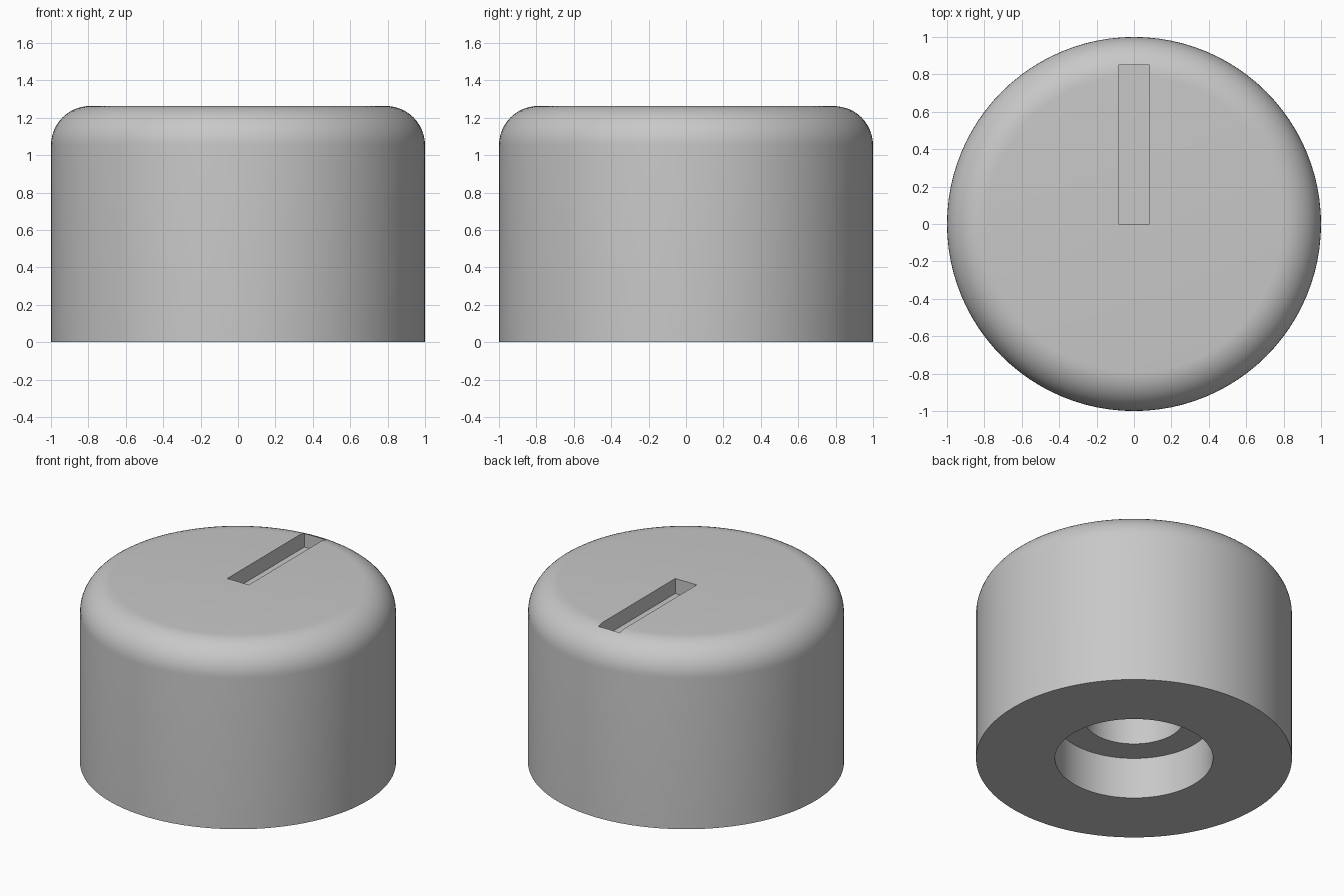
import bpy, bmesh, math

if "Cube" in bpy.data.objects:
    bpy.data.objects.remove(bpy.data.objects["Cube"])

R, H, FILLET = 1.0, 1.263, 0.21
SEGMENTS = 96

grey = bpy.data.materials.new("plain grey")
grey.diffuse_color = (0.578, 0.578, 0.578, 1)
grey.use_nodes = True
grey.node_tree.nodes["Principled BSDF"].inputs["Base Color"].default_value = grey.diffuse_color


def lathe(name, profile):
    """Spin a closed (radius, z) profile, starting and ending on the axis."""
    bm = bmesh.new()
    rings = []
    for r, z in profile:
        if r == 0:
            rings.append([bm.verts.new((0, 0, z))] * SEGMENTS)
        else:
            rings.append([bm.verts.new((r * math.cos(a), r * math.sin(a), z))
                          for a in (2 * math.pi * i / SEGMENTS for i in range(SEGMENTS))])
    for low, high in zip(rings, rings[1:]):
        for i in range(SEGMENTS):
            j = (i + 1) % SEGMENTS
            corners = dict.fromkeys((low[i], low[j], high[j], high[i]))
            bm.faces.new(list(corners))
    # Merge the end fans into single flat caps
    for ring in (rings[0], rings[-1]):
        bmesh.ops.dissolve_verts(bm, verts=[ring[0]])
    bmesh.ops.recalc_face_normals(bm, faces=bm.faces)
    mesh = bpy.data.meshes.new(name)
    bm.to_mesh(mesh)
    bm.free()
    obj = bpy.data.objects.new(name, mesh)
    bpy.context.collection.objects.link(obj)
    obj.data.materials.append(grey)
    return obj


# Knob body: stepped shaft bore underneath, straight wall, rounded top edge
bore = [(0, 1.05), (0.316, 1.05), (0.316, 0.289), (0.5, 0.289), (0.5, 0)]
round_edge = [(R - FILLET + FILLET * math.cos(a), H - FILLET + FILLET * math.sin(a))
              for a in (math.pi / 2 * i / 12 for i in range(13))]
knob = lathe("knob_body", bore + [(R, 0)] + round_edge + [(0, H)])

# Pointer slot cut from the centre towards the back
bpy.ops.mesh.primitive_cube_add(size=1, location=(0, 0.425, 1.158 + 0.25))
cutter = bpy.context.object
cutter.name = "pointer_slot_cutter"
cutter.scale = (0.166, 0.85, 0.5)
cutter.data.materials.append(grey)
cutter.hide_render = True
cutter.hide_viewport = False

cut = knob.modifiers.new("pointer_slot", 'BOOLEAN')
cut.operation = 'DIFFERENCE'
cut.solver = 'EXACT'
cut.object = cutter
bpy.context.view_layer.objects.active = knob
bpy.ops.object.select_all(action='DESELECT')
knob.select_set(True)
bpy.ops.object.modifier_apply(modifier=cut.name)
bpy.data.objects.remove(cutter)

bpy.ops.object.shade_smooth_by_angle(angle=math.radians(30))
